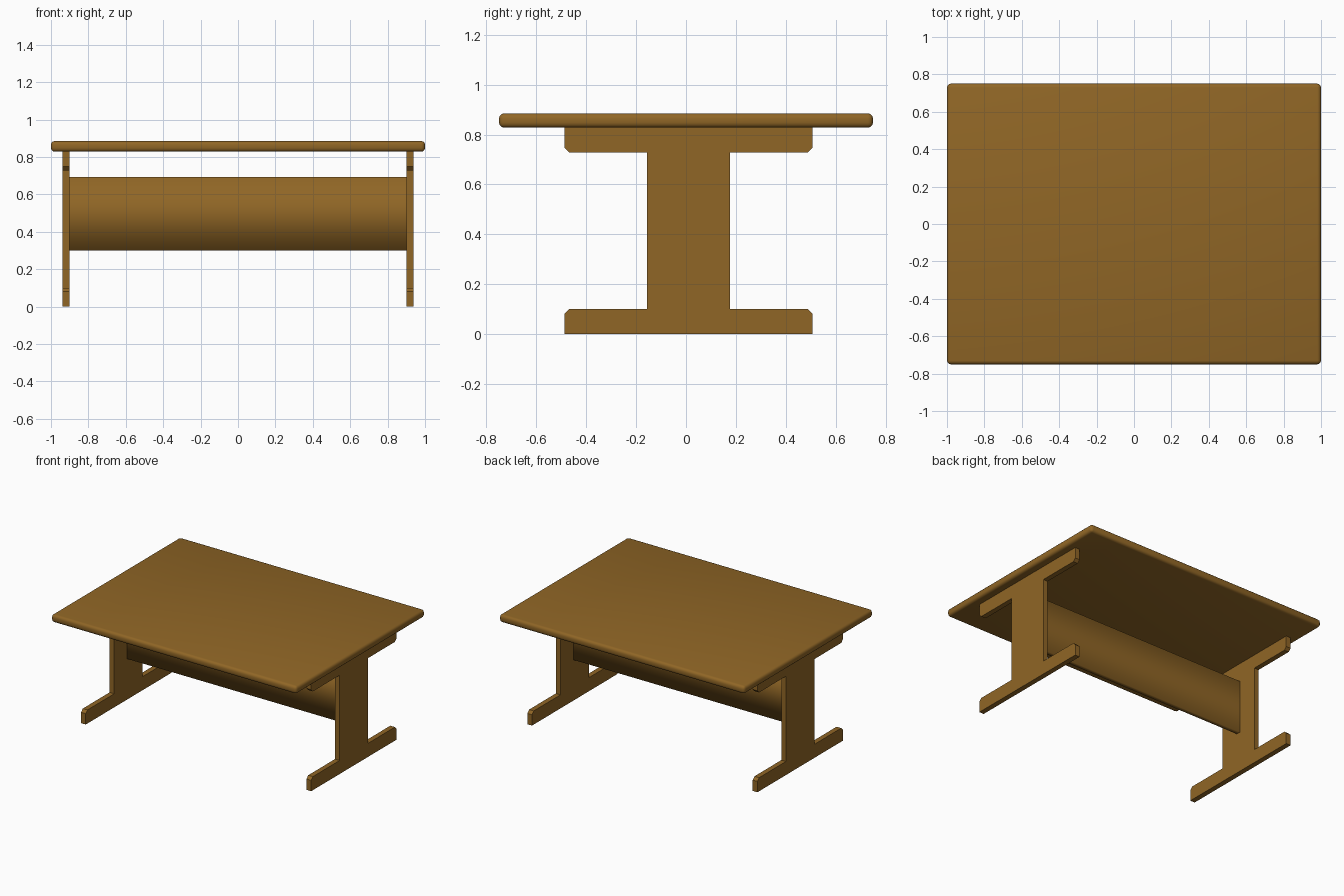
import bpy, bmesh

if "Cube" in bpy.data.objects:
    bpy.data.objects.remove(bpy.data.objects["Cube"])

wood = bpy.data.materials.new("warm brown wood")
wood.diffuse_color = (0.28, 0.133, 0.019, 1)
wood.use_nodes = True
wood.node_tree.nodes["Principled BSDF"].inputs["Base Color"].default_value = wood.diffuse_color


def finish(name, bm, angle=None):
    bmesh.ops.recalc_face_normals(bm, faces=bm.faces)
    me = bpy.data.meshes.new(name)
    bm.to_mesh(me)
    bm.free()
    ob = bpy.data.objects.new(name, me)
    bpy.context.collection.objects.link(ob)
    me.materials.append(wood)
    if angle:
        for o in bpy.context.selected_objects:
            o.select_set(False)
        ob.select_set(True)
        bpy.context.view_layer.objects.active = ob
        bpy.ops.object.shade_smooth_by_angle(angle=angle)
    return ob


def box(x0, x1, y0, y1, z0, z1):
    bm = bmesh.new()
    bmesh.ops.create_cube(bm, size=1)
    for v in bm.verts:
        v.co = ((x0, x1)[v.co.x > 0], (y0, y1)[v.co.y > 0], (z0, z1)[v.co.z > 0])
    return bm


# table top with softly rounded edges
bm = box(-1, 1, -0.75, 0.75, 0.828, 0.885)
bmesh.ops.bevel(bm, geom=bm.edges[:], offset=0.02, segments=3, profile=0.5,
                affect='EDGES')
finish("table_top", bm, 0.7)

# trestle legs: I-shaped profile, mirrored half, extruded along x
HALF, COL, YC, H, C = 0.498, 0.166, 0.01, 0.83, 0.02
side = [(HALF, 0), (HALF, 0.1 - C), (HALF - C, 0.1), (COL, 0.1),
        (COL, 0.728), (HALF - C, 0.728), (HALF, 0.728 + C), (HALF, H)]
profile = side + [(-y, z) for y, z in reversed(side)]
for name, x in (("left_leg", -0.938), ("right_leg", 0.9)):
    bm = bmesh.new()
    face = bm.faces.new([bm.verts.new((x, YC + y, z)) for y, z in profile])
    ext = bmesh.ops.extrude_face_region(bm, geom=[face], use_keep_orig=True)
    bmesh.ops.translate(bm, vec=(0.038, 0, 0),
                        verts=[g for g in ext["geom"] if isinstance(g, bmesh.types.BMVert)])
    finish(name, bm, 0.5)

# stretcher board between the legs, ends hidden in the legs, soft shading
bm = box(-0.905, 0.905, YC - 0.016, YC + 0.016, 0.3, 0.693)
bmesh.ops.delete(bm, geom=[f for f in bm.faces if abs(f.calc_center_median().x) > 0.5],
                 context='FACES_ONLY')
finish("stretcher_board", bm, 3.14)
